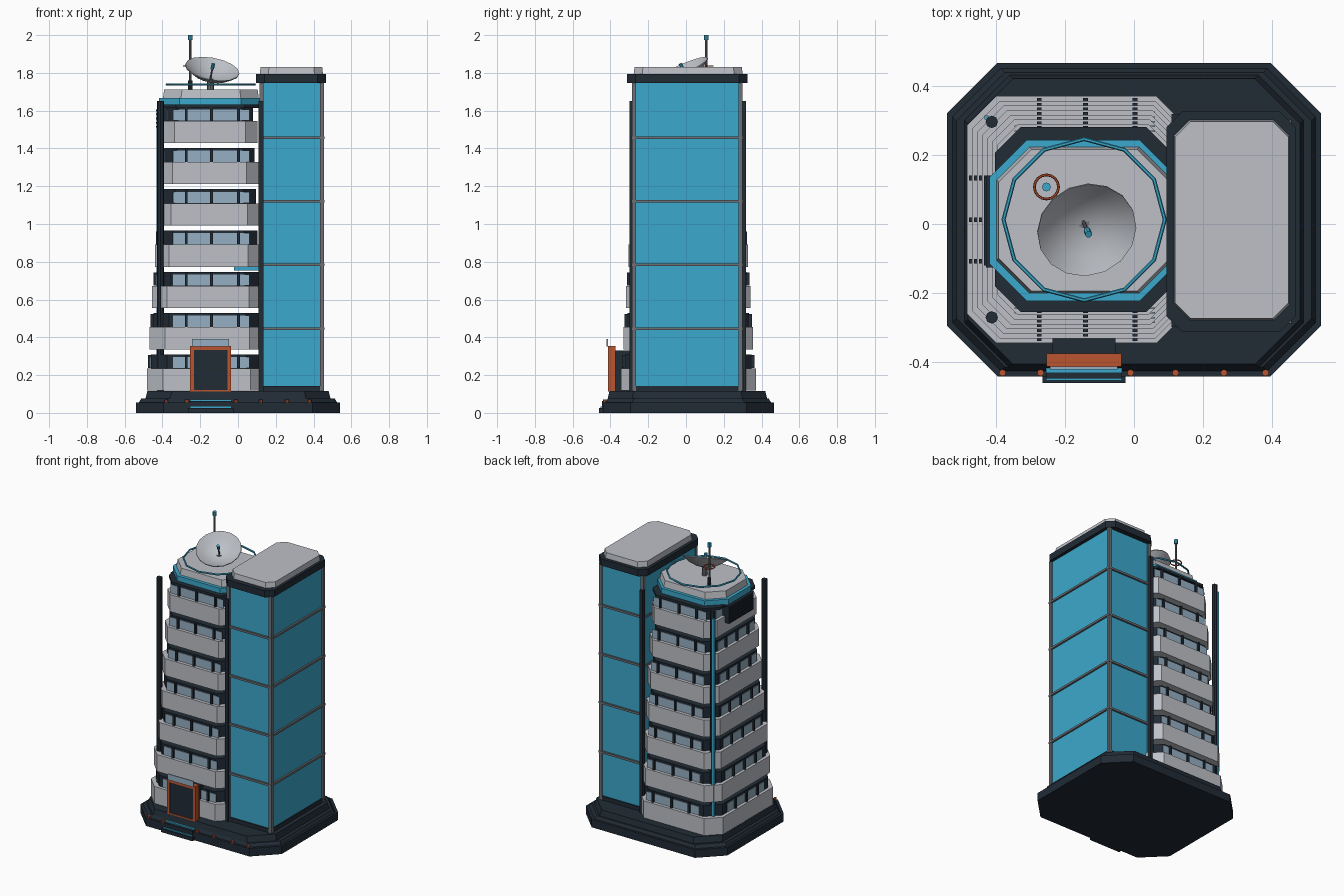
import bpy, bmesh, math
from mathutils import Vector

if "Cube" in bpy.data.objects:
    bpy.data.objects.remove(bpy.data.objects["Cube"])


def material(name, rgb):
    m = bpy.data.materials.new(name)
    m.diffuse_color = (*rgb, 1)
    m.use_nodes = True
    m.node_tree.nodes["Principled BSDF"].inputs["Base Color"].default_value = m.diffuse_color
    return m


BLUE = material("blue glass", (0.044, 0.397, 0.604))
LIGHT = material("light concrete", (0.51, 0.53, 0.57))
DARK = material("dark slate", (0.015, 0.024, 0.036))
PANE = material("pale window", (0.30, 0.43, 0.54))
ORANGE = material("burnt orange", (0.50, 0.09, 0.03))
GREY = material("mid grey metal", (0.15, 0.16, 0.18))


def finish(name, bm, mat):
    bmesh.ops.recalc_face_normals(bm, faces=bm.faces)
    me = bpy.data.meshes.new(name)
    bm.to_mesh(me)
    bm.free()
    me.materials.append(mat)
    ob = bpy.data.objects.new(name, me)
    bpy.context.collection.objects.link(ob)
    return ob


def outline(x0, x1, y0, y1, c):
    if c <= 0:
        return [(x0, y0), (x1, y0), (x1, y1), (x0, y1)]
    return [(x0 + c, y0), (x1 - c, y0), (x1, y0 + c), (x1, y1 - c),
            (x1 - c, y1), (x0 + c, y1), (x0, y1 - c), (x0, y0 + c)]


def prism(name, x0, x1, y0, y1, z0, z1, mat, c=0.0, inset=0.0):
    """Box with cut corners; inset shrinks the top."""
    bm = bmesh.new()
    t = inset
    lo = [bm.verts.new((x, y, z0)) for x, y in outline(x0, x1, y0, y1, c)]
    hi = [bm.verts.new((x, y, z1))
          for x, y in outline(x0 + t, x1 - t, y0 + t, y1 - t, c)]
    bm.faces.new(lo)
    bm.faces.new(hi)
    n = len(lo)
    for i in range(n):
        j = (i + 1) % n
        bm.faces.new((lo[i], lo[j], hi[j], hi[i]))
    return finish(name, bm, mat)


def rod(name, a, b, r, mat, sides=8, r2=None):
    a, b = Vector(a), Vector(b)
    bm = bmesh.new()
    bmesh.ops.create_cone(bm, cap_ends=True, segments=sides, radius1=r,
                          radius2=r if r2 is None else r2, depth=(b - a).length)
    ob = finish(name, bm, mat)
    ob.location = (a + b) / 2
    ob.rotation_euler = (b - a).to_track_quat('Z', 'Y').to_euler()
    return ob


def ring(name, centre, radius, tube, mat, sides):
    bpy.ops.mesh.primitive_torus_add(location=centre, major_radius=radius, minor_radius=tube,
                                     major_segments=sides, minor_segments=6)
    bpy.context.object.name = name
    bpy.context.object.data.materials.append(mat)


CY = 0.0125

# stepped base
prism("base_plinth", -0.54, 0.54, -0.44, 0.465, 0, 0.055, DARK, 0.145)
prism("base_step", -0.525, 0.525, -0.425, 0.45, 0.055, 0.075, DARK, 0.14, 0.012)
prism("base_deck", -0.49, 0.49, -0.415, 0.43, 0.075, 0.115, DARK, 0.13, 0.01)
for x in (-0.38, -0.27, -0.01, 0.12, 0.26, 0.38):
    rod("base_lamp", (x, -0.43, 0.055), (x, -0.43, 0.07), 0.01, ORANGE)

# seven tapering floors, separated by open slots
for i in range(7):
    z = 0.118 + 0.2185 * i
    x0, x1 = -0.483 + 0.0145 * i, 0.15 - 0.008 * i
    hy = 0.357 - 0.0135 * i
    c = 0.085 - 0.004 * i
    y0, y1 = CY - hy, CY + hy
    prism("floor_parapet", x0, x1, y0, y1, z, z + 0.117, LIGHT, c)
    d = 0.022
    prism("floor_wall", x0 + d, x1 - d, y0 + d, y1 - d, z + 0.117, z + 0.192, DARK, c)
    za, zb = z + 0.119, z + 0.178
    for s, yw in ((-1, y0 + d), (1, y1 - d)):
        ya, yb = sorted((yw, yw + s * 0.004))
        prism("window_strip", -0.345, 0.06, ya, yb, za, zb, PANE)
        for x in (-0.274, -0.14, 0.003):
            ya, yb = sorted((yw, yw + s * 0.016))
            prism("window_mullion", x - 0.007, x + 0.007, ya, yb, za, zb + 0.01, DARK)
    xw = x0 + d
    prism("side_window_strip", xw - 0.004, xw, CY - 0.2, CY + 0.2, za, zb, PANE)
    for y in (-0.12, 0, 0.12):
        prism("side_mullion", xw - 0.016, xw, CY + y - 0.007, CY + y + 0.007, za, zb + 0.01, DARK)

# blue slab seen in one of the slots
prism("slot_panel", -0.02, 0.11, -0.06, 0.08, 0.755, 0.78, BLUE)

# corner poles, accent strip, junction posts and side vent
for y in (-0.27, 0.295):
    rod("corner_pole", (-0.411, y, 0.11), (-0.411, y, 1.65), 0.018, DARK)
prism("pole_accent", -0.432, -0.42, 0.302, 0.314, 0.2, 1.6, BLUE)
for y in (-0.285, 0.305):
    prism("junction_post", 0.108, 0.134, y - 0.013, y + 0.013, 0.115, 1.65, DARK)
prism("side_vent", -0.428, -0.37, -0.125, 0.14, 1.5, 1.62, DARK)
for k in range(5):
    zz = 1.51 + 0.022 * k
    prism("vent_slat", -0.433, -0.42, -0.12, 0.135, zz, zz + 0.009, DARK)

# roof of the floor tower
prism("roof_slab", -0.402, 0.11, -0.255, 0.28, 1.615, 1.632, DARK, 0.075)
prism("roof_blue_band", -0.418, 0.125, -0.222, 0.243, 1.627, 1.667, BLUE, 0.108)
prism("roof_cap", -0.397, 0.11, -0.2, 0.222, 1.667, 1.712, LIGHT, 0.095, 0.006)
ring("roof_rail", (-0.144, CY, 1.738), 0.233, 0.006, BLUE, 12)

# glass slab tower
prism("glass_tower", 0.115, 0.445, -0.277, 0.29, 0.115, 1.75, BLUE)
prism("tower_foot", 0.11, 0.452, -0.285, 0.298, 0.115, 0.142, DARK)
for z in (0.445, 0.785, 1.12, 1.457):
    prism("tower_rail", 0.11, 0.457, -0.289, 0.302, z - 0.007, z + 0.007, GREY)
for x in (0.125, 0.444):
    for y in (-0.276, 0.289):
        prism("tower_corner_post", x - 0.011, x + 0.011, y - 0.011, y + 0.011, 0.115, 1.75, GREY)
prism("tower_cornice", 0.094, 0.467, -0.312, 0.325, 1.747, 1.793, DARK, 0.045)
prism("tower_roof", 0.115, 0.45, -0.277, 0.3, 1.793, 1.83, LIGHT, 0.045, 0.004)

# entrance
prism("door_frame_top", -0.253, -0.036, -0.412, -0.374, 0.333, 0.355, ORANGE)
for x in (-0.253, -0.056):
    prism("door_frame_side", x, x + 0.02, -0.412, -0.374, 0.115, 0.34, ORANGE)
prism("door_frame_sill", -0.253, -0.036, -0.412, -0.374, 0.113, 0.122, ORANGE)
prism("door_panel", -0.236, -0.053, -0.408, -0.376, 0.118, 0.336, DARK)
prism("entrance_hall", -0.236, -0.053, -0.38, -0.3, 0.115, 0.33, DARK)
prism("door_canopy_glass", -0.243, -0.047, -0.42, -0.412, 0.352, 0.392, PANE)
prism("entrance_step_low", -0.265, -0.025, -0.46, -0.40, 0, 0.025, DARK)
prism("entrance_step_high", -0.255, -0.035, -0.446, -0.40, 0.025, 0.062, DARK)
prism("step_light_low", -0.255, -0.035, -0.452, -0.444, 0.025, 0.033, BLUE)
prism("step_light_high", -0.255, -0.035, -0.43, -0.415, 0.062, 0.07, BLUE)

# satellite dish
n = Vector((0.17, -0.4, 0.9)).normalized()
bm = bmesh.new()
R, DEPTH, SIDES = 0.145, 0.06, 16
loops = []
for r, off in ((0.05, 0), (0.1, 0), (R, 0), (R, -0.006), (0.1, -0.006), (0.05, -0.006)):
    zz = -DEPTH * (1 - (r / R) ** 2) + off
    loops.append([bm.verts.new((r * math.cos(2 * math.pi * k / SIDES),
                                r * math.sin(2 * math.pi * k / SIDES), zz)) for k in range(SIDES)])
for a, b in zip(loops, loops[1:]):
    for k in range(SIDES):
        m = (k + 1) % SIDES
        bm.faces.new((a[k], a[m], b[m], b[k]))
for loop, zz in ((loops[0], -DEPTH), (loops[-1], -DEPTH - 0.006)):
    tip = bm.verts.new((0, 0, zz))
    for k in range(SIDES):
        bm.faces.new((loop[k], loop[(k + 1) % SIDES], tip))
dish = finish("dish_bowl", bm, LIGHT)
rim = Vector((-0.136, -0.018, 1.822))
dish.location = rim
dish.rotation_euler = n.to_track_quat('Z', 'Y').to_euler()
for p in dish.data.polygons:
    p.use_smooth = True
bpy.context.view_layer.objects.active = dish
dish.select_set(True)
bpy.ops.object.shade_smooth_by_angle(angle=math.radians(35))
back = rim - n * DEPTH
rod("dish_mount", (back.x, back.y, 1.71), back, 0.018, GREY)
rod("dish_feed_arm", back, rim + n * 0.02, 0.005, GREY)
rod("dish_feed_horn", rim, rim + n * 0.03, 0.01, BLUE)

# antenna
ax, ay = -0.253, 0.107
rod("antenna_base", (ax, ay, 1.71), (ax, ay, 1.76), 0.012, DARK)
rod("antenna_mast", (ax, ay, 1.71), (ax, ay, 1.98), 0.006, GREY)
rod("antenna_tip", (ax, ay, 1.973), (ax, ay, 2.0), 0.013, BLUE)
ring("antenna_ring", (ax, ay, 1.836), 0.035, 0.004, ORANGE, 16)
